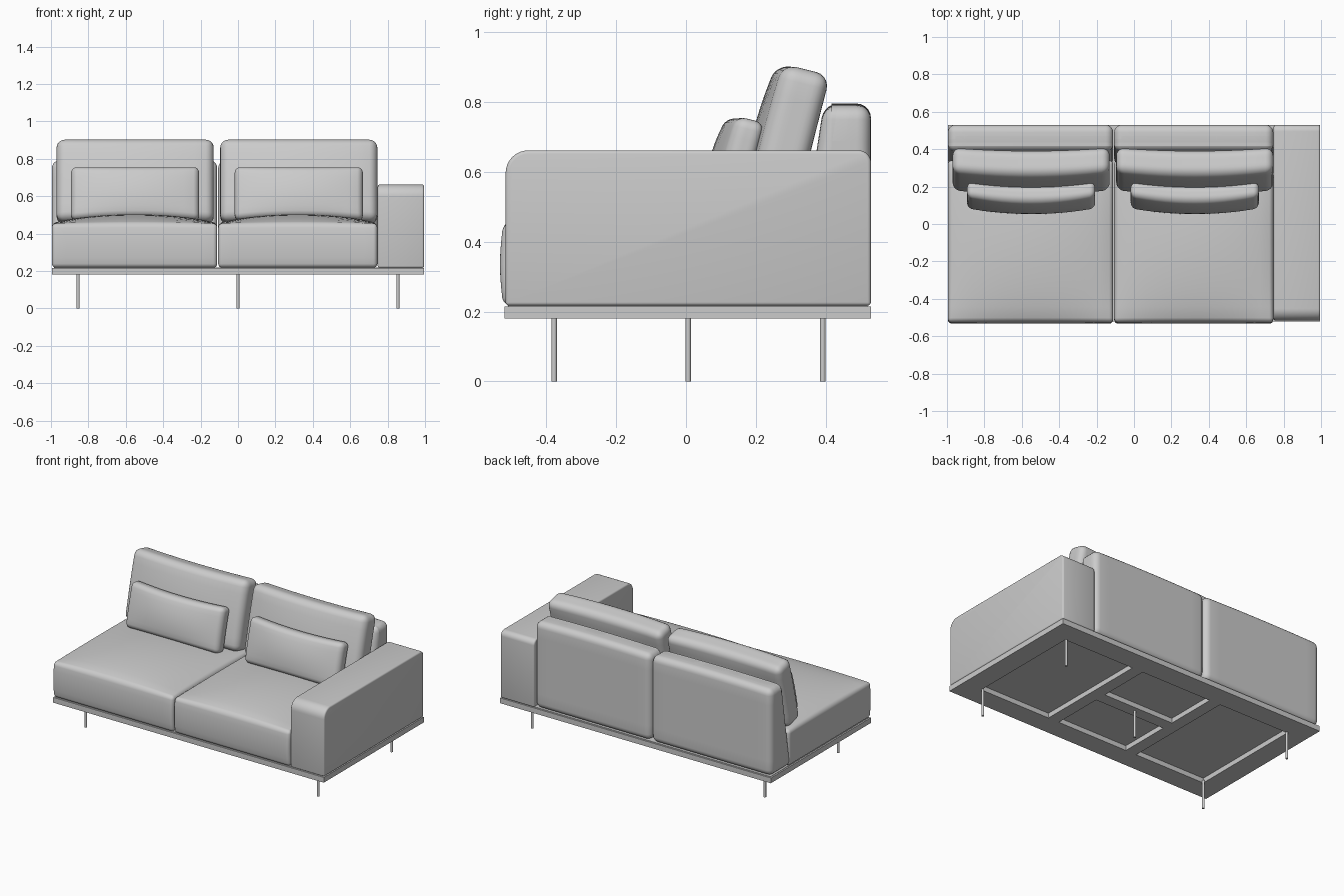
import bpy, bmesh, math
from mathutils import Vector, Matrix

if "Cube" in bpy.data.objects:
    bpy.data.objects.remove(bpy.data.objects["Cube"])


def finish(name, bm, loc=(0, 0, 0), rot_x=0, angle=40):
    bmesh.ops.recalc_face_normals(bm, faces=bm.faces)
    me = bpy.data.meshes.new(name)
    bm.to_mesh(me)
    bm.free()
    ob = bpy.data.objects.new(name, me)
    bpy.context.collection.objects.link(ob)
    ob.location = loc
    ob.rotation_euler.x = rot_x
    bpy.context.view_layer.objects.active = ob
    ob.select_set(True)
    bpy.ops.object.shade_smooth_by_angle(angle=math.radians(angle))
    ob.select_set(False)
    return ob


def box_bm(size):
    bm = bmesh.new()
    bmesh.ops.create_cube(bm, size=1, matrix=Matrix.Diagonal((*size, 1)))
    return bm


def soft_box(name, size, centre, r, deform, rot_x=0, cuts=(12, 4, 8)):
    """Rounded box, sliced into a grid and then puffed by deform(u, v, w)."""
    bm = box_bm(size)
    bmesh.ops.bevel(bm, geom=bm.edges[:], offset=r, segments=5, profile=0.5,
                    affect='EDGES', clamp_overlap=True)
    for axis, n in enumerate(cuts):
        no = Vector([i == axis for i in range(3)])
        inner = size[axis] - 2 * r
        for k in range(1, n):
            bmesh.ops.bisect_plane(bm, geom=bm.verts[:] + bm.edges[:] + bm.faces[:],
                                   plane_co=no * inner * (k / n - 0.5), plane_no=no)
    for v in bm.verts:
        v.co += Vector(deform(*(2 * c / s for c, s in zip(v.co, size))))
    return finish(name, bm, centre, rot_x, 60)


def span(lo, hi):
    return ([b - a for a, b in zip(lo, hi)], [(a + b) / 2 for a, b in zip(lo, hi)])


def dome(t):
    return max(0, 1 - t * t)


# Upholstery shapes
def seat_shape(u, v, w):
    crown = 0.05 * dome(u) ** 0.8 * dome(v) ** 0.7 * max(0, w)
    front = -0.010 * dome(w) if v < -0.9 else 0
    return (0, front, crown)


def back_shape(u, v, w):
    taper = 0.045 * (1 + w) if v < 0 else 0
    return (0, taper, 0.006 * dome(u) * max(0, w))


def pillow_shape(bow, puff, dip):
    def f(u, v, w):
        return (0, -bow * dome(u) + v * puff * dome(u) * dome(w) - 0.3 * puff * dome(w),
                -dip * dome(u) * w)
    return f


# Seats, back panels, back cushions and lumbar pillows, one set per side
for side, x0, x1, xc in (("left", -0.995, -0.111, -0.55), ("right", -0.106, 0.745, 0.325)):
    soft_box(side + "_seat", *span((x0, -0.523, 0.217), (x1, 0.34, 0.453)), 0.022,
             seat_shape, cuts=(16, 14, 6))
    soft_box(side + "_back_panel", *span((x0, 0.305, 0.217), (x1, 0.53, 0.79)), 0.04,
             back_shape)
    soft_box(side + "_back_cushion", (0.84, 0.14, 0.45), (xc, 0.295, 0.675), 0.042,
             pillow_shape(0.02, 0.015, 0.004), math.radians(-14))
    soft_box(side + "_lumbar_pillow", (0.685, 0.085, 0.29), (xc, 0.155, 0.61), 0.03,
             pillow_shape(0.028, 0.016, 0.008), math.radians(-14))

# Arm: slab with large rounded top corners at front and back
size, centre = span((0.747, -0.517, 0.217), (0.995, 0.53, 0.662))
bm = box_bm(size)
for sign, r in ((-1, 0.065), (1, 0.035)):
    edge = [e for e in bm.edges if all(v.co.z > 0.2 and v.co.y * sign > 0.48 for v in e.verts)]
    bmesh.ops.bevel(bm, geom=edge, offset=r, segments=8, profile=0.5, affect='EDGES')
sharp = [e for e in bm.edges if len(e.link_faces) == 2 and e.calc_face_angle() > 1]
bmesh.ops.bevel(bm, geom=sharp, offset=0.01, segments=3, profile=0.5, affect='EDGES')
finish("arm", bm, centre)

# Base frame: plinth with four openings, built from a grid of cells
xs = (-0.995, -0.86, -0.34, -0.26, 0.26, 0.34, 0.86, 0.995)
ys = (-0.52, -0.385, -0.04, 0.04, 0.39, 0.53)
bm = bmesh.new()
for i in range(len(xs) - 1):
    for j in range(len(ys) - 1):
        end_hole = i in (1, 5) and j in (1, 2, 3)
        mid_hole = i == 3 and j in (1, 3)
        if not (end_hole or mid_hole):
            bm.faces.new([bm.verts.new((x, y, 0.18)) for x, y in (
                (xs[i], ys[j]), (xs[i + 1], ys[j]), (xs[i + 1], ys[j + 1]), (xs[i], ys[j + 1]))])
bmesh.ops.remove_doubles(bm, verts=bm.verts, dist=1e-4)
ext = bmesh.ops.extrude_face_region(bm, geom=bm.faces[:], use_keep_orig=True)
bmesh.ops.translate(bm, vec=(0, 0, 0.035),
                    verts=[g for g in ext["geom"] if isinstance(g, bmesh.types.BMVert)])
bmesh.ops.dissolve_limit(bm, angle_limit=0.01, verts=bm.verts, edges=bm.edges)
finish("base_frame", bm)

# Liner closing the openings from above
finish("base_liner", box_bm((1.97, 1.03, 0.006)), (0, 0.005, 0.215))

# Legs: one slim post at each corner and one in the middle
for name, x, y in (("front_left", -0.855, -0.378), ("front_right", 0.855, -0.378),
                   ("back_left", -0.855, 0.392), ("back_right", 0.855, 0.392),
                   ("middle", 0, 0.006)):
    bm = bmesh.new()
    bmesh.ops.create_cone(bm, cap_ends=True, segments=20, radius1=0.008, radius2=0.008,
                          depth=0.19)
    finish(name + "_leg", bm, (x, y, 0.095))
